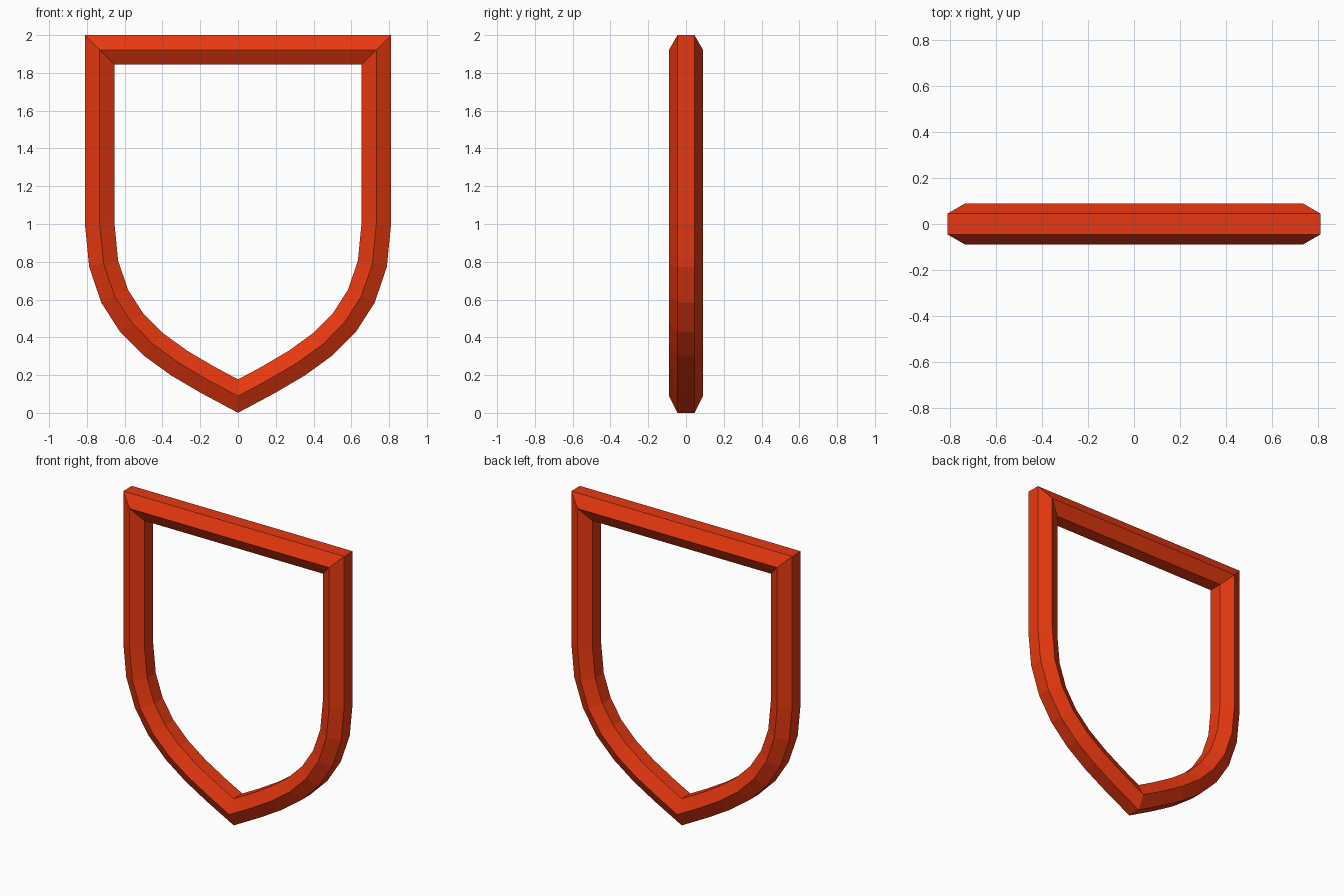
import bpy, bmesh, math
from mathutils import Vector
from mathutils.geometry import interpolate_bezier

if "Cube" in bpy.data.objects:
    bpy.data.objects.remove(bpy.data.objects["Cube"])

R = 0.09                              # radius of the hexagonal bar
A = R * math.cos(math.radians(30))    # half thickness across the flats
X, TOP, TIP = 0.81 - A, 2 - A, 0.089  # centre line extents

# Centre line: top corner, straight side, curve down to the tip, then mirrored
curve = interpolate_bezier(Vector((X, 1.0)), Vector((X, 0.46)),
                           Vector((0.38, 0.291)), Vector((0, TIP)), 8)
half = [Vector((X, TOP))] + [Vector(p[:2]) for p in curve]
path = half + [Vector((-p.x, p.y)) for p in reversed(half[:-1])]
n = len(path)

# Hexagonal profile swept round the closed path with mitred corners
bm = bmesh.new()
rings = []
for i, p in enumerate(path):
    d0 = (p - path[i - 1]).normalized()
    d1 = (path[(i + 1) % n] - p).normalized()
    n0, n1 = Vector((-d0.y, d0.x)), Vector((-d1.y, d1.x))
    miter = (n0 + n1) / (1 + n0.dot(n1))
    ring = []
    for k in range(6):
        a = math.radians(30 + 60 * k)
        q = p + miter * (R * math.cos(a))
        ring.append(bm.verts.new((q.x, R * math.sin(a), q.y)))
    rings.append(ring)
for i in range(n):
    r0, r1 = rings[i], rings[(i + 1) % n]
    for k in range(6):
        m = (k + 1) % 6
        bm.faces.new((r0[k], r0[m], r1[m], r1[k]))
bmesh.ops.recalc_face_normals(bm, faces=bm.faces)

mesh = bpy.data.meshes.new("shield_frame")
bm.to_mesh(mesh)
bm.free()
frame = bpy.data.objects.new("shield_frame", mesh)
bpy.context.collection.objects.link(frame)

# Orange-red finish
mat = bpy.data.materials.new("orange_red")
mat.diffuse_color = (0.8, 0.04, 0.005, 1)
mat.use_nodes = True
mat.node_tree.nodes["Principled BSDF"].inputs["Base Color"].default_value = mat.diffuse_color
mesh.materials.append(mat)
